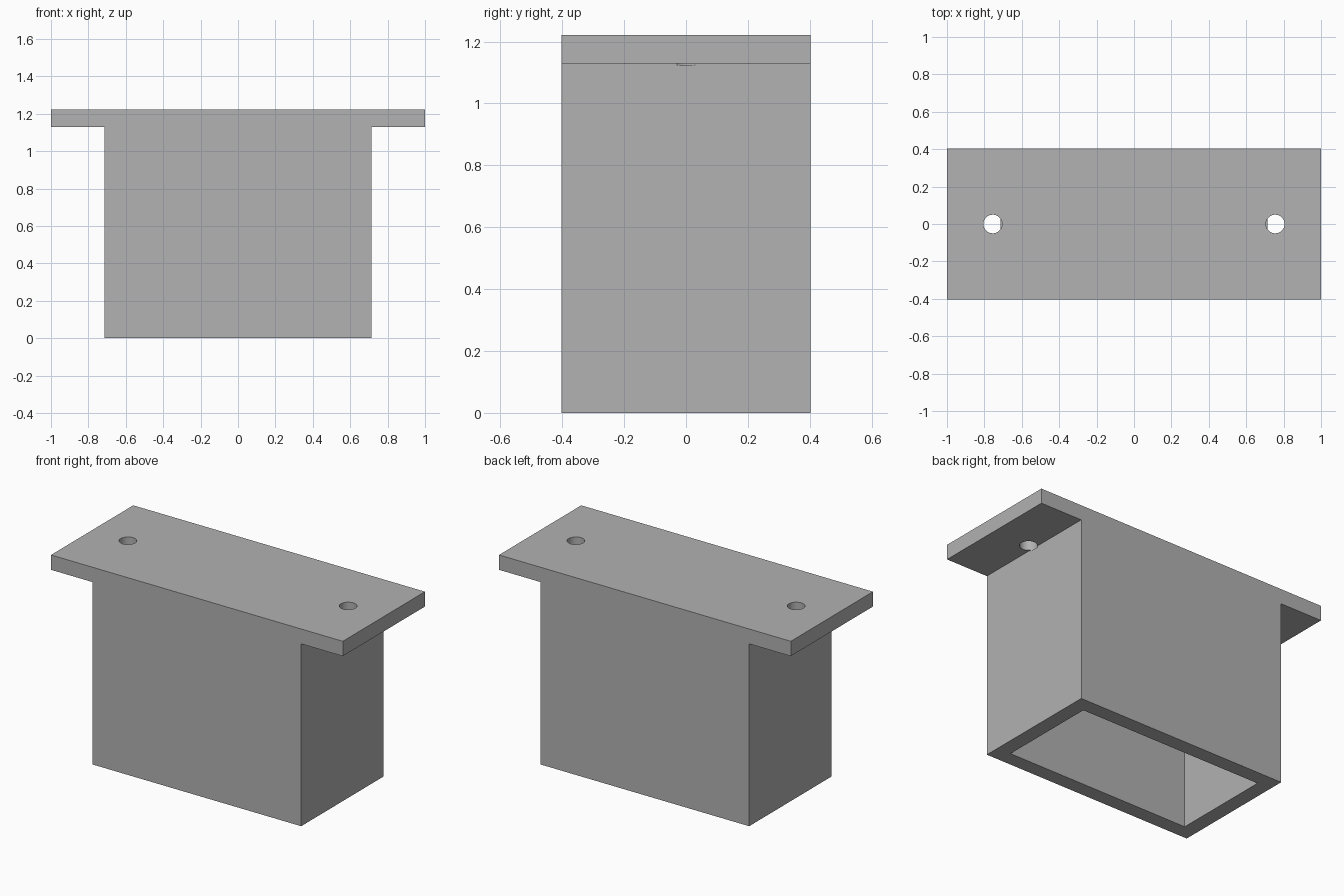
import bpy
import bmesh
from mathutils import Matrix

if "Cube" in bpy.data.objects:
    bpy.data.objects.remove(bpy.data.objects["Cube"], do_unlink=True)

DEPTH, HEIGHT = 0.805, 1.222
BODY_X, WALL = 0.715, 0.092
FLANGE_Z = HEIGHT - WALL
HOLE_X, HOLE_R, HOLE_BOTTOM = 0.755, 0.05, 1.122

grey = bpy.data.materials.new("grey")
grey.use_nodes = True
colour = (0.445, 0.445, 0.445, 1)
grey.diffuse_color = colour
grey.node_tree.nodes["Principled BSDF"].inputs["Base Color"].default_value = colour


def make_object(name, bm):
    bmesh.ops.recalc_face_normals(bm, faces=bm.faces)
    mesh = bpy.data.meshes.new(name)
    bm.to_mesh(mesh)
    bm.free()
    mesh.materials.append(grey)
    obj = bpy.data.objects.new(name, mesh)
    bpy.context.collection.objects.link(obj)
    return obj


def cut(target, bm):
    """Subtract a closed mesh from the target and discard the cutter."""
    cutter = make_object("cutter", bm)
    cutter.hide_render = True
    mod = target.modifiers.new("cut", "BOOLEAN")
    mod.operation, mod.solver, mod.object = "DIFFERENCE", "EXACT", cutter
    bpy.context.view_layer.objects.active = target
    bpy.ops.object.modifier_apply(modifier=mod.name)
    bpy.data.objects.remove(cutter, do_unlink=True)


# Body and mounting flange: one T-shaped profile extruded front to back
half = [(BODY_X, 0), (BODY_X, FLANGE_Z), (1, FLANGE_Z), (1, HEIGHT)]
outline = half + [(-x, z) for x, z in reversed(half)]
bm = bmesh.new()
face = bm.faces.new([bm.verts.new((x, -DEPTH / 2, z)) for x, z in outline])
extruded = bmesh.ops.extrude_face_region(bm, geom=[face])["geom"]
bmesh.ops.translate(bm, vec=(0, DEPTH, 0),
                    verts=[v for v in extruded if isinstance(v, bmesh.types.BMVert)])
housing = make_object("flanged_housing", bm)

# Open-bottomed cavity
bm = bmesh.new()
size = (2 * (BODY_X - WALL), DEPTH - 2 * WALL, 2 * FLANGE_Z)
bmesh.ops.create_cube(bm, size=1, matrix=Matrix.Diagonal((*size, 1)))
cut(housing, bm)

# Screw holes, which nick the top of the side walls
for side in (-1, 1):
    bm = bmesh.new()
    bmesh.ops.create_cone(bm, cap_ends=True, segments=32, radius1=HOLE_R, radius2=HOLE_R,
                          depth=0.2, matrix=Matrix.Translation((side * HOLE_X, 0, HOLE_BOTTOM + 0.1)))
    cut(housing, bm)

# Smooth hole walls with crisp edges
bpy.ops.object.select_all(action="DESELECT")
housing.select_set(True)
bpy.context.view_layer.objects.active = housing
bpy.ops.object.shade_smooth_by_angle()
